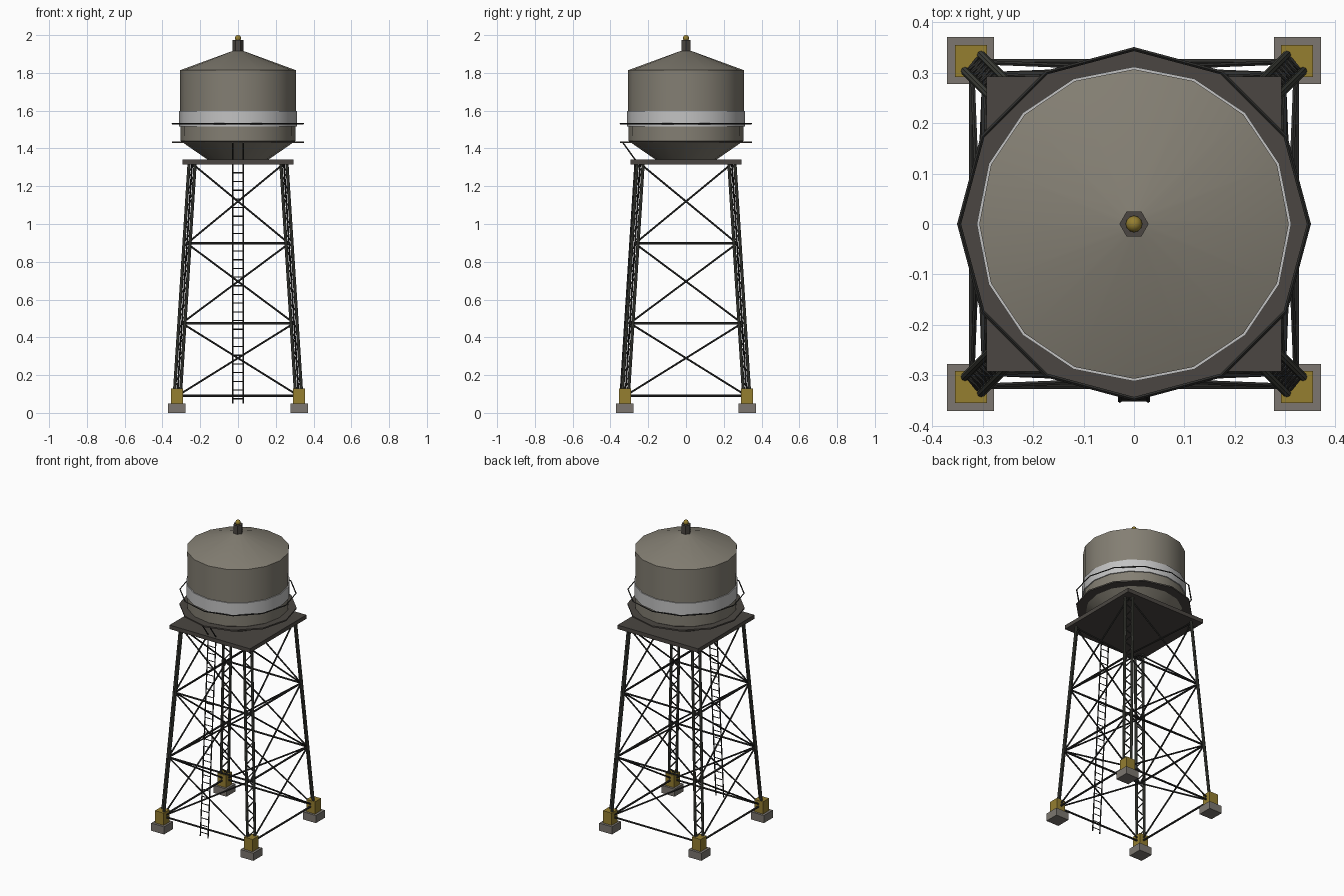
import bpy, bmesh, math
from mathutils import Vector, Matrix

if "Cube" in bpy.data.objects:
    bpy.data.objects.remove(bpy.data.objects["Cube"])


def material(name, rgb):
    m = bpy.data.materials.new(name)
    m.diffuse_color = (*rgb, 1)
    m.use_nodes = True
    m.node_tree.nodes["Principled BSDF"].inputs["Base Color"].default_value = m.diffuse_color
    return m


TANK = material("tank_taupe", (0.23, 0.212, 0.172))
BAND = material("band_light_grey", (0.54, 0.54, 0.54))
DECK = material("deck_dark_brown", (0.07, 0.062, 0.054))
STEEL = material("steel_dark_olive", (0.065, 0.068, 0.055))
BRACE = material("brace_charcoal", (0.028, 0.028, 0.026))
CONCRETE = material("concrete_grey", (0.2, 0.183, 0.16))
YELLOW = material("mustard_yellow", (0.3, 0.21, 0.03))


def finish(name, bm, mat, smooth=False):
    bmesh.ops.recalc_face_normals(bm, faces=bm.faces)
    me = bpy.data.meshes.new(name)
    bm.to_mesh(me)
    bm.free()
    me.materials.append(mat)
    ob = bpy.data.objects.new(name, me)
    bpy.context.collection.objects.link(ob)
    if smooth:
        bpy.ops.object.select_all(action='DESELECT')
        ob.select_set(True)
        bpy.context.view_layer.objects.active = ob
        bpy.ops.object.shade_smooth_by_angle(angle=math.radians(35))
    return ob


def boxes(name, centres, size, mat):
    bm = bmesh.new()
    for c in centres:
        bmesh.ops.create_cube(bm, size=1, matrix=Matrix.Translation(c) @ Matrix.Diagonal((*size, 1)))
    return finish(name, bm, mat)


def bars(name, segments, radius, mat, sides=6):
    """Round bars between pairs of points, in one mesh."""
    bm = bmesh.new()
    for a, b in segments:
        a, b = Vector(a), Vector(b)
        d = b - a
        mat4 = Matrix.Translation((a + b) / 2) @ d.to_track_quat('Z', 'Y').to_matrix().to_4x4()
        bmesh.ops.create_cone(bm, cap_ends=True, segments=sides, radius1=radius,
                              radius2=radius, depth=d.length, matrix=mat4)
    return finish(name, bm, mat, sides > 6)


def lathe(name, profile, sides, mat, smooth=True, closed=False):
    """Spin (radius, z) points round the z axis; open ends are capped."""
    bm = bmesh.new()
    rings = [[bm.verts.new((r * math.cos(2 * math.pi * i / sides),
                            r * math.sin(2 * math.pi * i / sides), z)) for i in range(sides)]
             for r, z in profile]
    pairs = list(zip(rings, rings[1:]))
    if closed:
        pairs.append((rings[-1], rings[0]))
    else:
        bm.faces.new(rings[0])
        bm.faces.new(rings[-1])
    for p, q in pairs:
        for i in range(sides):
            j = (i + 1) % sides
            bm.faces.new((p[i], p[j], q[j], q[i]))
    return finish(name, bm, mat, smooth)


def leg(z):
    """Distance of the leg axis from the centre planes at height z."""
    return 0.324 - 0.0638 * (z - 0.05)


CORNERS = [(1, 1), (-1, 1), (-1, -1), (1, -1)]

# Footings and leg shoes
boxes("footings", [(sx * 0.3245, sy * 0.3245, 0.025) for sx, sy in CORNERS], (0.093, 0.093, 0.05), CONCRETE)
boxes("leg_shoes", [(sx * 0.3235, sy * 0.3235, 0.09) for sx, sy in CORNERS], (0.063, 0.063, 0.08), YELLOW)

# Legs: twin rails joined by zigzag lacing
rails, lacing = [], []
STEPS = 26
for sx, sy in CORNERS:
    def rail_point(z, side):
        o = 0.016 * side
        return (sx * (leg(z) + o), sy * (leg(z) - o), z)
    for side in (-1, 1):
        rails.append((rail_point(0.06, side), rail_point(1.32, side)))
    for i in range(STEPS):
        z0, z1 = (0.12 + 1.2 * k / STEPS for k in (i, i + 1))
        s = 1 if i % 2 else -1
        lacing.append((rail_point(z0, s), rail_point(z1, -s)))
bars("leg_rails", rails, 0.0085, STEEL, 8)
bars("leg_lacing", lacing, 0.004, BRACE, 4)

# Horizontal struts and cross braces on the four sides
LEVELS = [0.09, 0.475, 0.897, 1.32]
struts, crosses = [], []
for (ax, ay), (bx, by) in zip(CORNERS, CORNERS[1:] + CORNERS[:1]):
    def a(z): return (ax * leg(z), ay * leg(z), z)
    def b(z): return (bx * leg(z), by * leg(z), z)
    for z0, z1 in zip(LEVELS, LEVELS[1:]):
        struts.append((a(z0), b(z0)))
        crosses += [(a(z0), b(z1)), (b(z0), a(z1))]
bars("horizontal_struts", struts, 0.0065, BRACE)
bars("cross_braces", crosses, 0.005, BRACE)

# Ladder on the front, kinking outward up to the walkway
def ladder_y(z):
    return -(leg(z) + 0.027)
stiles, rungs = [], []
for x in (-0.028, 0.028):
    foot, knee = (x, ladder_y(0.05), 0.05), (x, ladder_y(1.34), 1.34)
    stiles += [(foot, knee), (knee, (x, -0.335, 1.432))]
for i in range(28):
    z = 0.075 + i * 0.046
    rungs.append(((-0.028, ladder_y(z), z), (0.028, ladder_y(z), z)))
bars("ladder_stiles", stiles, 0.0038, BRACE)
bars("ladder_rungs", rungs, 0.003, BRACE, 4)

# Deck
boxes("deck", [(0, 0, 1.329)], (0.585, 0.585, 0.026), DECK)

# Tank with conical bottom and roof
lathe("tank", [(0.16, 1.34), (0.305, 1.44), (0.307, 1.814), (0.026, 1.917)], 16, TANK)
lathe("tank_band", [(0.3, 1.517), (0.312, 1.517), (0.312, 1.597), (0.3, 1.597)], 16, BAND, closed=True)

# Walkway and its guard rail
lathe("walkway", [(0.285, 1.428), (0.35, 1.428), (0.35, 1.437), (0.285, 1.437)], 12, DECK, False, True)
lathe("guard_rail", [(0.347 + 0.004 * math.cos(k * math.pi / 2), 1.531 + 0.004 * math.sin(k * math.pi / 2))
                     for k in range(4)], 12, BRACE, False, True)

# Roof vent and finial
lathe("roof_vent", [(0.029, 1.908), (0.029, 1.973)], 6, DECK, False)
bm = bmesh.new()
bmesh.ops.create_uvsphere(bm, u_segments=12, v_segments=8, radius=0.0165,
                          matrix=Matrix.Translation((0, 0, 1.9835)))
finish("finial_ball", bm, YELLOW, True)
